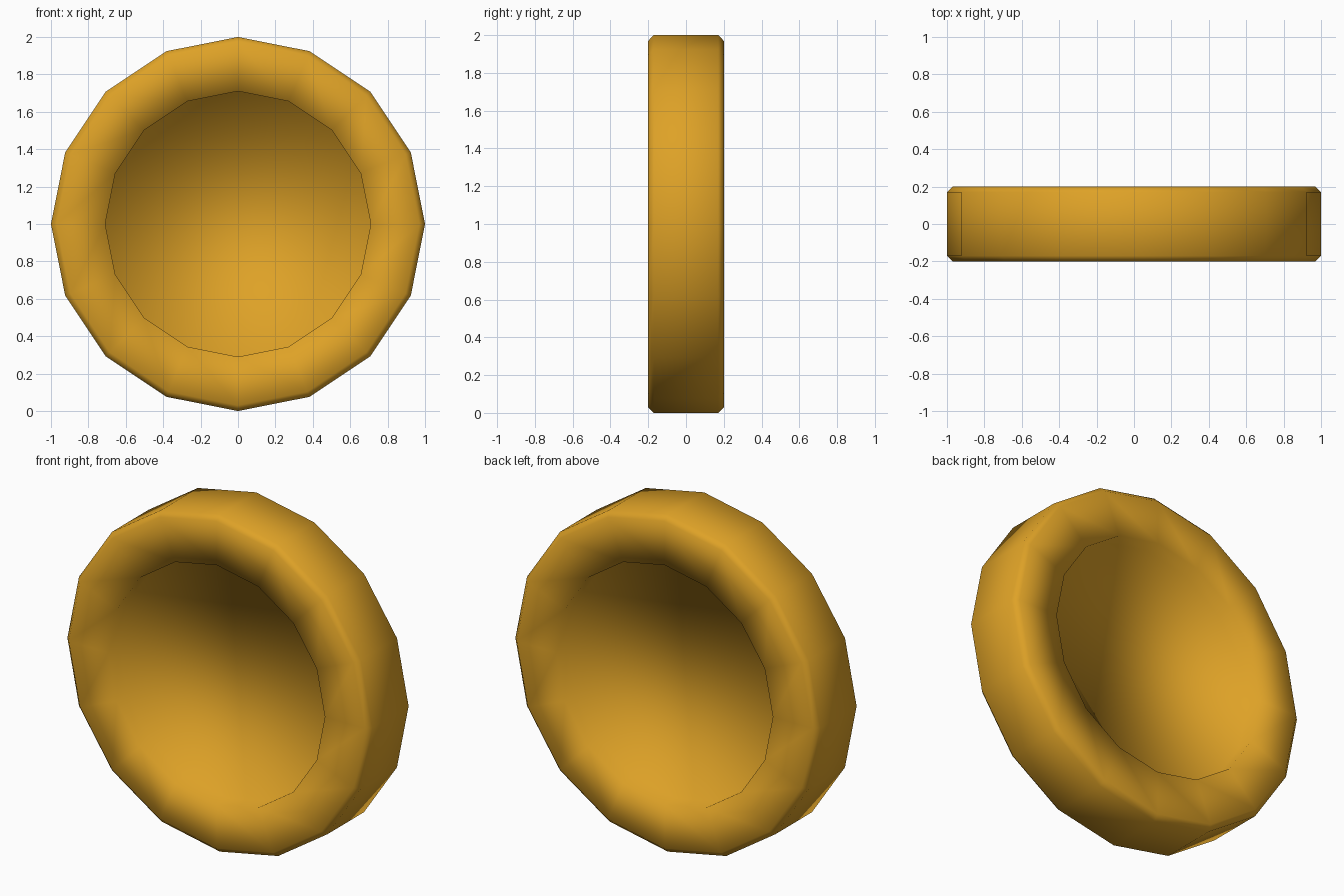
import bpy, bmesh, math

if "Cube" in bpy.data.objects:
    bpy.data.objects.remove(bpy.data.objects["Cube"])

SIDES = 16
HUB_R, DEPTH = 0.71, 0.10

mat = bpy.data.materials.new("golden orange")
mat.diffuse_color = (0.73, 0.36, 0.02, 1.0)
mat.use_nodes = True
mat.node_tree.nodes["Principled BSDF"].inputs["Base Color"].default_value = mat.diffuse_color

# Half cross-section (radius, y): recessed disc edge, rim lip, side, chamfer
half = [(HUB_R, -DEPTH), (HUB_R, -0.2), (0.97, -0.2), (1.0, -0.17)]
profile = half + [(r, -y) for r, y in reversed(half)]

bm = bmesh.new()

# Sixteen-sided wheel turned around the y axis
rings = []
for r, y in profile:
    ring = []
    for i in range(SIDES):
        a = 2 * math.pi * i / SIDES
        ring.append(bm.verts.new((r * math.cos(a), y, 1 + r * math.sin(a))))
    rings.append(ring)

for a, b in zip(rings, rings[1:]):
    for i in range(SIDES):
        j = (i + 1) % SIDES
        bm.faces.new((a[i], a[j], b[j], b[i]))

# Recessed discs on both sides
bm.faces.new(rings[0])
bm.faces.new(rings[-1])

bmesh.ops.recalc_face_normals(bm, faces=bm.faces)
for f in bm.faces:
    f.smooth = True

mesh = bpy.data.meshes.new("wheel")
bm.to_mesh(mesh)
bm.free()
mesh.materials.append(mat)
wheel = bpy.data.objects.new("wheel", mesh)
bpy.context.collection.objects.link(wheel)
